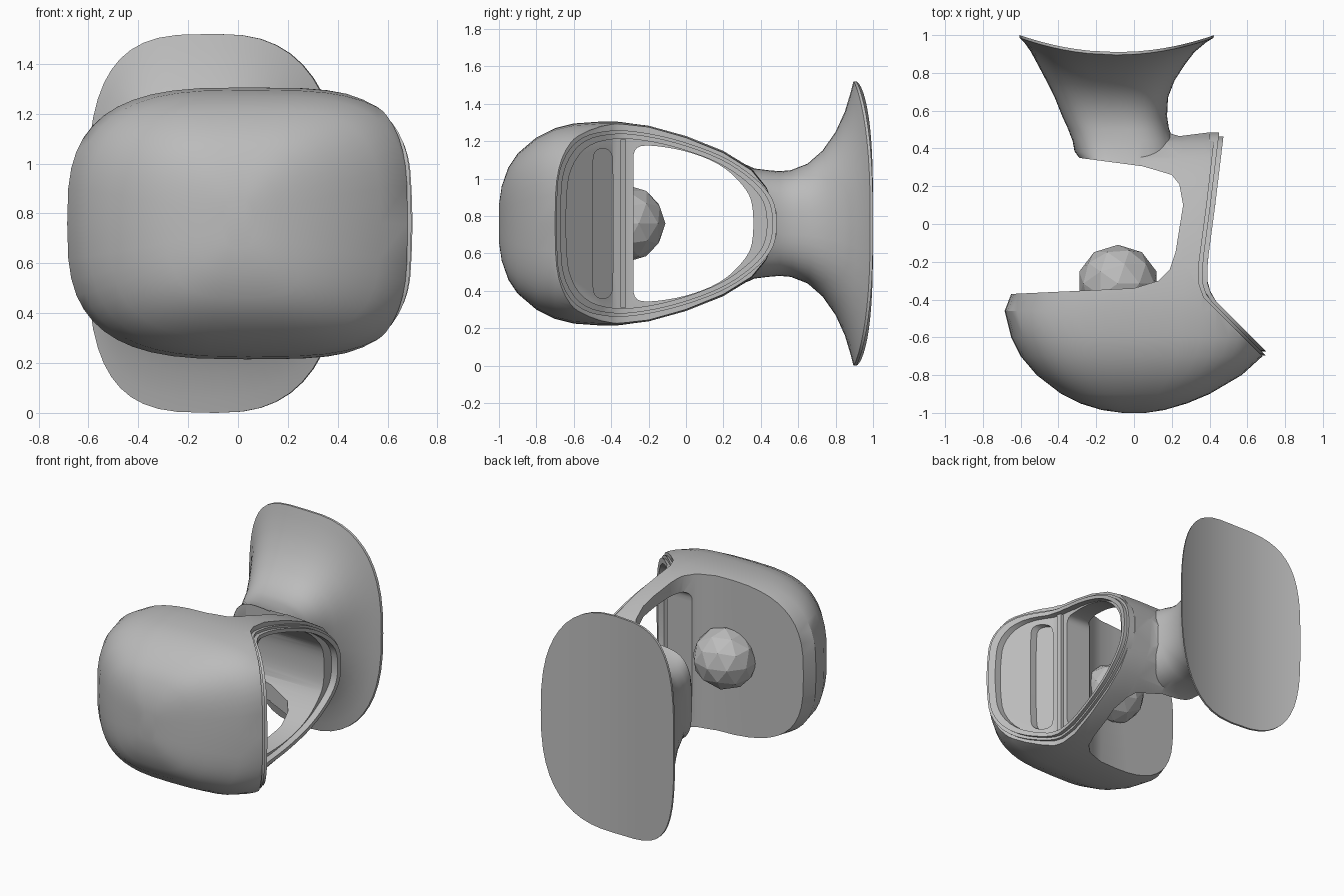
import bpy, bmesh, math
from mathutils import Vector

if "Cube" in bpy.data.objects:
    bpy.data.objects.remove(bpy.data.objects["Cube"])

MID = 0.76  # height of the horizontal symmetry plane
N = 48

grey = bpy.data.materials.new("plain grey")
grey.use_nodes = True
grey.diffuse_color = (0.5, 0.5, 0.5, 1)
grey.node_tree.nodes["Principled BSDF"].inputs["Base Color"].default_value = (0.5, 0.5, 0.5, 1)


def finish(name, bm):
    bmesh.ops.recalc_face_normals(bm, faces=bm.faces)
    mesh = bpy.data.meshes.new(name)
    bm.to_mesh(mesh)
    bm.free()
    mesh.materials.append(grey)
    ob = bpy.data.objects.new(name, mesh)
    bpy.context.collection.objects.link(ob)
    return ob


def combine(ob, other, operation):
    mod = ob.modifiers.new(operation, 'BOOLEAN')
    mod.object, mod.operation, mod.solver = other, operation, 'EXACT'
    bpy.context.view_layer.objects.active = ob
    bpy.ops.object.modifier_apply(modifier=mod.name)
    bpy.data.objects.remove(other)


def oval(xl, xr, half, powers, depth):
    """Rounded-square ring with left and right powers; depth gives y from u."""
    ring = []
    for i in range(N):
        a = math.tau * i / N
        c, s = math.cos(a), math.sin(a)
        power = powers[0] if c < 0 else powers[1]
        u = math.copysign(abs(c) ** (2 / power), c)
        w = math.copysign(abs(s) ** (2 / power), s)
        ring.append(Vector(((xl + xr) / 2 + u * (xr - xl) / 2, depth(u), MID + half * w)))
    return ring


def loft(name, rings):
    bm = bmesh.new()
    rows = [[bm.verts.new(p) for p in r] for r in rings]
    for a, b in zip(rows, rows[1:]):
        for i in range(N):
            j = (i + 1) % N
            bm.faces.new((a[i], a[j], b[j], b[i]))
    for r in (rows[0], rows[-1]):  # caps made of upright strips
        for i in range(N // 2):
            quad = [r[i], r[i + 1], r[N - i - 1], r[-i]]
            bm.faces.new(list(dict.fromkeys(quad)))
    return finish(name, bm)


def rounded(points, rounds=2):
    for _ in range(rounds):
        points = [p.lerp(q, t) for p, q in zip(points, points[1:] + points[:1])
                  for t in (0.25, 0.75)]
    return points


def mirrored(half):
    """Closed (y, z) outline from its upper half."""
    return rounded([Vector(p) for p in half] + [Vector((y, -z)) for y, z in reversed(half)])


FACE = [(-0.9, 0.88), (-0.39, 0.37), (-0.32, 0.345), (-0.2, 0.345), (0.1, 0.385), (0.6, 0.445)]


def face_x(y):
    """Sideways position of the open side face at depth y."""
    for (a, xa), (b, xb) in zip(FACE, FACE[1:]):
        if y <= b:
            return xa + (xb - xa) * (y - a) / (b - a)
    return FACE[-1][1]


def side_prism(name, outline, low, high, inner=None):
    """Plate following the side face; with inner outline it becomes a band."""
    bm = bmesh.new()

    def row(pts, off):
        return [bm.verts.new((face_x(p.x) + off, p.x, MID + p.y)) for p in pts]

    lo, hi = row(outline, low), row(outline, high)
    rows = [lo, hi]
    if inner:
        rows += [row(inner, high), row(inner, low), lo]
    else:
        bm.faces.new(lo)
        bm.faces.new(hi)
    for a, b in zip(rows, rows[1:]):
        for i in range(len(a)):
            j = (i + 1) % len(a)
            bm.faces.new((a[i], a[j], b[j], b[i]))
    return finish(name, bm)


# Domed shell: sections along y as (y, left, right, half height)
SHELL = [(-1.0, -.06, .06, .1), (-.985, -.17, .16, .2), (-.95, -.285, .28, .3),
         (-.9, -.385, .4, .375), (-.8, -.515, .57, .46), (-.7, -.6, .68, .51),
         (-.6, -.65, .73, .535), (-.46, -.685, .74, .545), (-.37, -.65, .74, .545),
         (-.2, -.66, .75, .525), (0, -.66, .75, .47), (.2, -.66, .75, .39),
         (.35, -.66, .75, .295), (.43, -.66, .75, .195), (.485, -.66, .75, .06)]
body = loft("shell_and_stand", [oval(l, r, h, (3, 3.4), lambda u, y=y: y)
                                for y, l, r, h in SHELL])

# Plan outline trims the shell to a dome with a curved side arm reaching into the neck
PLAN = [(-.9, -1.2), (1.18, -1.2), (.37, -.39), (.345, -.32), (.345, -.2), (.385, .1),
        (.425, .45), (.4, .485), (.24, .465), (.19, .48), (.05, .45), (.03, .31), (.1, .29),
        (.2, .26), (.24, .21), (.26, .1), (.22, -.15), (.19, -.24), (.13, -.3), (0, -.34),
        (-.64, -.37), (-.9, -.38)]
bm = bmesh.new()
base = bm.faces.new([bm.verts.new((x, y, -0.5)) for x, y in PLAN])
top = bmesh.ops.extrude_face_region(bm, geom=[base])["geom"]
bmesh.ops.translate(bm, vec=(0, 0, 3), verts=[v for v in top if isinstance(v, bmesh.types.BMVert)])
combine(body, finish("plan_cutter", bm), 'INTERSECT')

# Neck flaring into the curved foot: (y, left, right, half height, slope, bow)
NECK = [(.315, -.29, .24, .315, -.035, 0), (.36, -.315, .235, .295, -.025, 0),
        (.44, -.325, .21, .285, 0, 0), (.5, -.35, .185, .28, 0, .005),
        (.56, -.38, .175, .285, 0, .01),
        (.65, -.42, .18, .32, 0, .02), (.73, -.465, .215, .39, 0, .03),
        (.8, -.51, .27, .49, 0, .045), (.85, -.545, .32, .6, 0, .06),
        (.88, -.58, .38, .7, 0, .08), (.895, -.605, .42, .76, 0, .09),
        (.91, -.605, .425, .76, 0, .09)]
neck = loft("neck", [oval(l, r, h, (3.3, 2.6), lambda u, y=y, s=s, b=b: y + s * u + b * u * u)
                     for y, l, r, h, s, b in NECK])
combine(body, neck, 'UNION')

# Egg-shaped opening through the arm, also hollowing the front of the neck
opening = mirrored([(.36, .1), (.32, .19), (.2, .31), (.02, .385), (-.18, .42),
                    (-.28, .41), (-.28, .3)])
combine(body, side_prism("opening_cutter", opening, -1.5, 0.8), 'DIFFERENCE')

# Long rounded slot sunk into the slanted face
slot = mirrored([(-.39, .3), (-.4, .4), (-.49, .4), (-.5, .3)])
combine(body, side_prism("slot_cutter", slot, -0.05, 0.2), 'DIFFERENCE')

# Stepped bezel around the open side
rim = mirrored([(.485, .08), (.44, .175), (.34, .27), (.2, .36), (0, .435), (-.2, .485),
                (-.4, .505), (-.58, .46), (-.68, .31), (-.695, .1)])
centre = Vector((-0.1, 0))


def scaled(f):
    return [centre + (p - centre) * f for p in rim]


parts = [body]
for name, outer, inner, height in (("outer_bezel", 1.0, 0.965, 0.02),
                                   ("inner_bezel", 0.965, 0.91, 0.045)):
    parts.append(side_prism(name, scaled(outer), -0.03, height, scaled(inner)))

# Thin upright rib beside the opening
rib = [Vector(p) for p in ((-.35, -.45), (-.32, -.45), (-.32, .45), (-.35, .45))]
parts.append(side_prism("upright_rib", rib, -0.02, 0.02))

for ob in parts:
    bpy.ops.object.select_all(action='DESELECT')
    ob.select_set(True)
    bpy.context.view_layer.objects.active = ob
    bpy.ops.object.shade_smooth_by_angle(angle=math.radians(30))

# Faceted knob on the back of the dome
bm = bmesh.new()
bmesh.ops.create_icosphere(bm, subdivisions=2, radius=0.205)
bmesh.ops.scale(bm, vec=(1.05, 1, 1), verts=bm.verts)
bmesh.ops.translate(bm, vec=(-0.085, -0.315, MID), verts=bm.verts)
finish("knob", bm)
